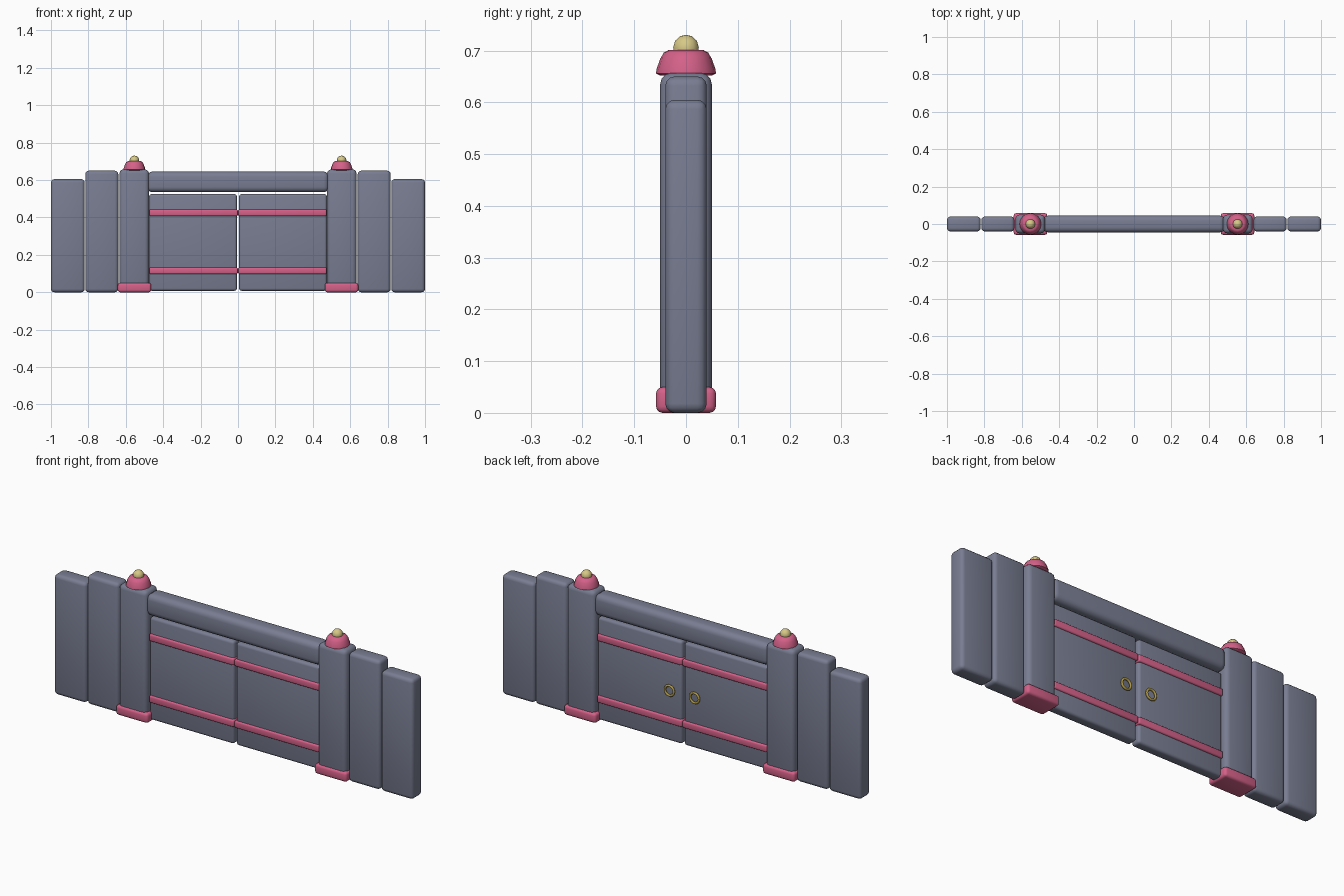
import bpy, bmesh, math
from mathutils import Matrix

if "Cube" in bpy.data.objects:
    bpy.data.objects.remove(bpy.data.objects["Cube"])


def material(name, rgb):
    m = bpy.data.materials.new(name)
    m.diffuse_color = (*rgb, 1)
    m.use_nodes = True
    m.node_tree.nodes["Principled BSDF"].inputs["Base Color"].default_value = m.diffuse_color
    return m


STONE = material("slate_grey", (0.19, 0.205, 0.285))
PINK = material("rose_pink", (0.66, 0.12, 0.25))
GOLD = material("pale_gold", (0.68, 0.58, 0.24))
BRASS = material("dark_brass", (0.42, 0.31, 0.06))


def finish(name, bm, mat, angle=40):
    bmesh.ops.recalc_face_normals(bm, faces=bm.faces)
    me = bpy.data.meshes.new(name)
    bm.to_mesh(me)
    bm.free()
    me.materials.append(mat)
    ob = bpy.data.objects.new(name, me)
    bpy.context.collection.objects.link(ob)
    bpy.ops.object.select_all(action='DESELECT')
    ob.select_set(True)
    bpy.context.view_layer.objects.active = ob
    bpy.ops.object.shade_smooth_by_angle(angle=math.radians(angle))
    return ob


def block(name, x0, x1, depth, z0, z1, bevel, mat, segments=3):
    """Rounded box between x0..x1 and z0..z1, reaching depth on both sides of y = 0."""
    bm = bmesh.new()
    size = Matrix.Diagonal((x1 - x0, 2 * depth, z1 - z0, 1))
    place = Matrix.Translation(((x0 + x1) / 2, 0, (z0 + z1) / 2))
    bmesh.ops.create_cube(bm, size=1, matrix=place @ size)
    bmesh.ops.bevel(bm, geom=bm.edges[:], offset=bevel, segments=segments,
                    profile=0.5, affect='EDGES')
    return finish(name, bm, mat)


def turned(name, x, profile, sides, mat):
    """Profile of (radius, z) points turned about a vertical axis at x."""
    bm = bmesh.new()
    rings = []
    for r, z in profile:
        rings.append([bm.verts.new((x + r * math.cos(2 * math.pi * i / sides),
                                    r * math.sin(2 * math.pi * i / sides), z))
                      for i in range(sides)])
    for a, b in zip(rings, rings[1:]):
        for i in range(sides):
            j = (i + 1) % sides
            bm.faces.new((a[i], a[j], b[j], b[i]))
    bm.faces.new(rings[0][::-1])
    bm.faces.new(rings[-1])
    return finish(name, bm, mat)


def ring(name, x, y, z, major, minor, mat, around=14, tube=6):
    """Ring handle standing in the plane of the door."""
    bm = bmesh.new()
    loops = []
    for i in range(around):
        a = 2 * math.pi * i / around
        loop = []
        for k in range(tube):
            t = 2 * math.pi * k / tube
            r = major + minor * math.cos(t)
            loop.append(bm.verts.new((x + r * math.cos(a), y + minor * math.sin(t),
                                      z + r * math.sin(a))))
        loops.append(loop)
    for i in range(around):
        a, b = loops[i], loops[(i + 1) % around]
        for k in range(tube):
            n = (k + 1) % tube
            bm.faces.new((a[k], a[n], b[n], b[k]))
    return finish(name, bm, mat, 65)


CAP = [(0.050, 0.652), (0.058, 0.656), (0.057, 0.664), (0.050, 0.684),
       (0.043, 0.696), (0.034, 0.701)]
FINIAL = [(0.024, 0.695), (0.026, 0.706), (0.022, 0.719), (0.012, 0.728), (0.003, 0.730)]

for side, s in (("left", -1), ("right", 1)):
    def pair(name, a, b, *rest):
        lo, hi = sorted((a * s, b * s))
        return block(f"{side}_{name}", lo, hi, *rest)

    # Stepped wall wings
    pair("outer_wall", 0.82, 1.0, 0.04, 0.0, 0.605, 0.018, STONE)
    pair("inner_wall", 0.64, 0.816, 0.04, 0.0, 0.65, 0.018, STONE)
    # Gate pillar with base, cap and finial
    pair("pillar", 0.476, 0.634, 0.05, 0.005, 0.657, 0.022, STONE)
    pair("pillar_base", 0.464, 0.643, 0.058, 0.0, 0.05, 0.013, PINK)
    turned(f"{side}_pillar_cap", 0.554 * s, CAP, 16, PINK)
    turned(f"{side}_finial", 0.554 * s, FINIAL, 10, GOLD)
    # Door leaf with two straps and a ring handle at the back
    pair("door", 0.006, 0.475, 0.026, 0.008, 0.525, 0.013, STONE)
    for level, z in (("lower", 0.115), ("upper", 0.425)):
        pair(f"{level}_strap", 0.001, 0.474, 0.034, z - 0.018, z + 0.018, 0.008, PINK)
    ring(f"{side}_ring_handle", 0.07 * s, 0.032, 0.265, 0.025, 0.006, BRASS)

# Lintel beam between the pillars
block("lintel", -0.486, 0.486, 0.045, 0.535, 0.645, 0.028, STONE, 4)
